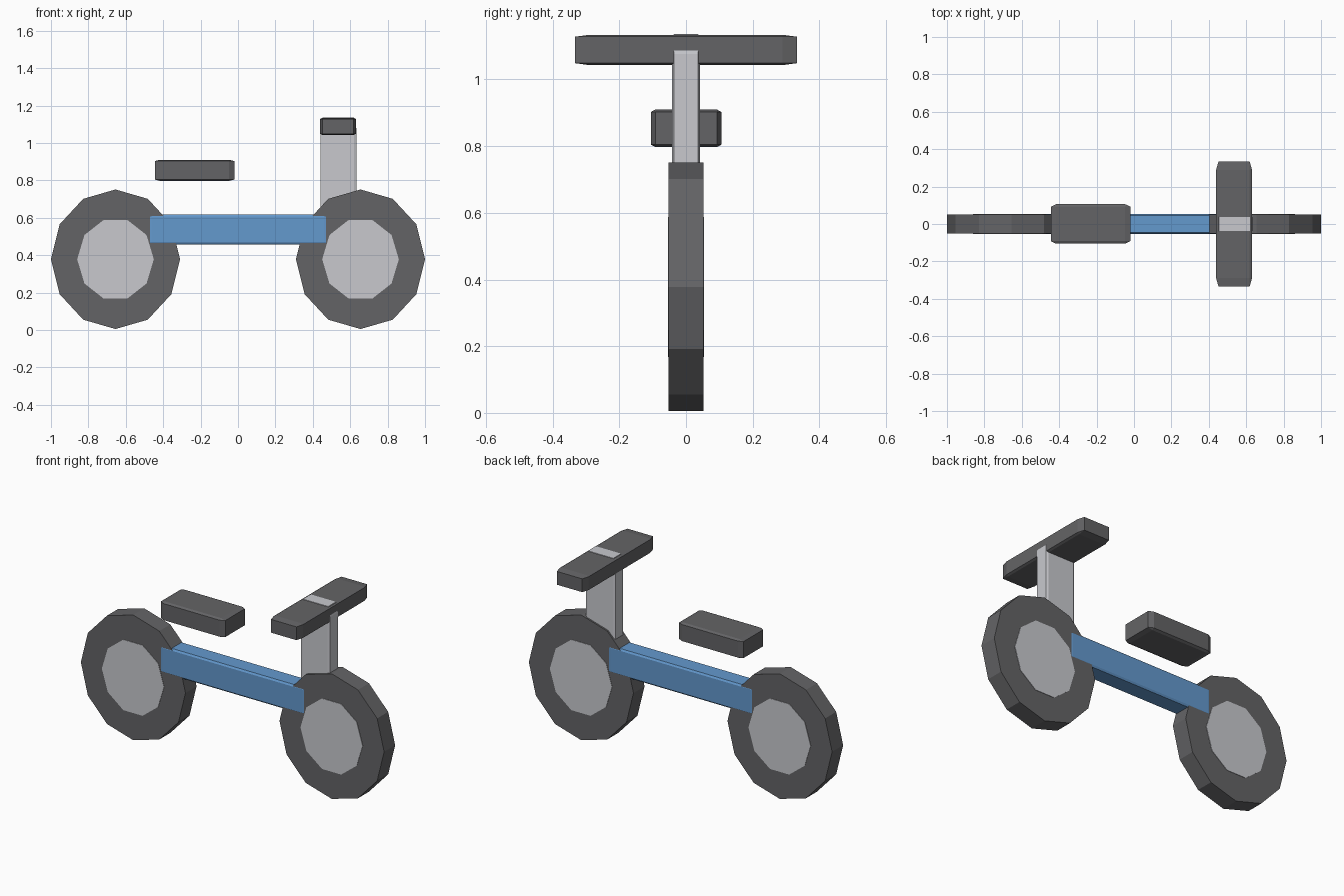
import bpy
import bmesh
from math import cos, sin, tau

cube = bpy.data.objects.get("Cube")
if cube:
    bpy.data.objects.remove(cube, do_unlink=True)


def material(name, colour):
    mat = bpy.data.materials.new(name)
    mat.use_nodes = True
    mat.diffuse_color = colour
    mat.node_tree.nodes["Principled BSDF"].inputs["Base Color"].default_value = colour
    return mat


dark = material("dark grey rubber", (0.127, 0.127, 0.133, 1))
light = material("light grey metal", (0.578, 0.584, 0.617, 1))
blue = material("blue paint", (0.127, 0.319, 0.617, 1))


def add_object(name, bm, mat):
    bmesh.ops.recalc_face_normals(bm, faces=bm.faces)
    mesh = bpy.data.meshes.new(name)
    bm.to_mesh(mesh)
    bm.free()
    mesh.materials.append(mat)
    obj = bpy.data.objects.new(name, mesh)
    bpy.context.collection.objects.link(obj)
    return obj


def disc(name, sides, x, z, rx, rz, half_y, mat):
    """Flat-sided disc with its axle along y."""
    bm = bmesh.new()
    rim = [bm.verts.new((x + rx * cos(tau * i / sides), -half_y,
                         z + rz * sin(tau * i / sides))) for i in range(sides)]
    face = bm.faces.new(rim)
    swept = bmesh.ops.extrude_face_region(bm, geom=[face], use_keep_orig=True)
    verts = [v for v in swept["geom"] if isinstance(v, bmesh.types.BMVert)]
    bmesh.ops.translate(bm, vec=(0, 2 * half_y, 0), verts=verts)
    return add_object(name, bm, mat)


def block(name, low, high, mat):
    """Chamfered cube stretched to fill the given bounds."""
    bm = bmesh.new()
    bmesh.ops.create_cube(bm, size=2)
    bmesh.ops.bevel(bm, geom=bm.edges[:], offset=0.13, offset_type='OFFSET',
                    segments=1, affect='EDGES')
    for v in bm.verts:
        for i in range(3):
            v.co[i] = (low[i] + high[i]) / 2 + v.co[i] * (high[i] - low[i]) / 2
    return add_object(name, bm, mat)


# Wheels with light hubs standing slightly proud of the tyres
for side, x in (("rear", -0.655), ("front", 0.655)):
    disc(side + "_tyre", 12, x, 0.378, 0.345, 0.373, 0.052, dark)
    disc(side + "_hub", 10, x, 0.378, 0.205, 0.221, 0.0545, light)

# Frame bar, with its ends buried in the wheels
block("frame_bar", (-0.53, -0.053, 0.456), (0.53, 0.053, 0.617), blue)

# Seat
block("seat", (-0.445, -0.105, 0.797), (-0.02, 0.106, 0.91), dark)

# Steering post, reaching through the handlebar
block("steering_post", (0.441, -0.042, 0.21), (0.633, 0.042, 1.137), light)
block("handlebar", (0.439, -0.333, 1.043), (0.631, 0.333, 1.134), dark)
